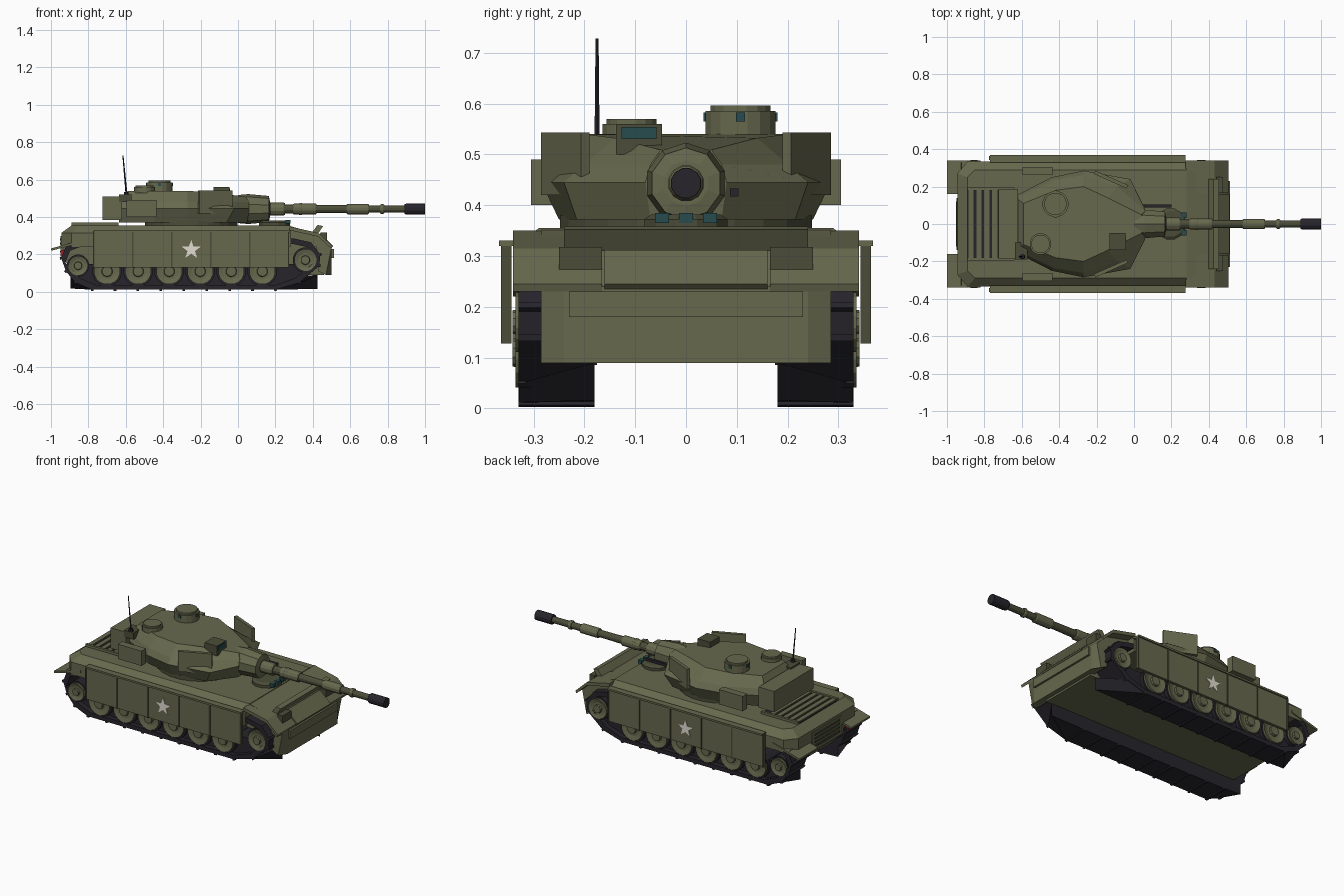
import bpy, bmesh, math
from mathutils import Vector


def material(name, c):
    m = bpy.data.materials.new(name)
    m.diffuse_color = (*c, 1)
    return m


OLIVE = material("olive", (0.135, 0.14, 0.075))
SHADE = material("dark_olive", (0.07, 0.073, 0.04))
DARK = material("dark_metal", (0.02, 0.018, 0.024))
TEAL = material("glass", (0.02, 0.07, 0.075))
RED = material("red", (0.35, 0.015, 0.02))
WHITE = material("star_paint", (0.75, 0.72, 0.64))


def mesh(name, verts, faces, mat=OLIVE):
    bm = bmesh.new()
    vs = [bm.verts.new(v) for v in verts]
    for f in faces:
        bm.faces.new([vs[i] for i in f])
    bmesh.ops.recalc_face_normals(bm, faces=bm.faces)
    me = bpy.data.meshes.new(name)
    bm.to_mesh(me)
    bm.free()
    me.materials.append(mat)
    ob = bpy.data.objects.new(name, me)
    bpy.context.collection.objects.link(ob)
    return ob


def loft(name, rings, mat=OLIVE):
    """Skin a stack of equal-length rings and cap both ends."""
    n = len(rings[0])
    faces = [[k * n + i, k * n + (i + 1) % n, (k + 1) * n + (i + 1) % n, (k + 1) * n + i]
             for k in range(len(rings) - 1) for i in range(n)]
    faces += [list(range(n)), [(len(rings) - 1) * n + i for i in range(n)]]
    return mesh(name, [v for r in rings for v in r], faces, mat)


def prism(name, pts, y0, y1, mat=OLIVE, pts2=None):
    """Side profile (x, z) extruded across y, optionally changing into pts2."""
    return loft(name, [[(x, y, z) for x, z in p] for p, y in ((pts, y0), (pts2 or pts, y1))], mat)


def box(name, x0, x1, y0, y1, z0, z1, mat=OLIVE):
    return prism(name, [(x0, z0), (x1, z0), (x1, z1), (x0, z1)], y0, y1, mat)


def tube(name, axis, stations, center, n=16, mat=OLIVE):
    """Turned part: stations are (position, radius) along the axis."""
    cx, cy, cz = center
    rings = []
    for t, r in stations:
        ring = []
        for i in range(n):
            a = 2 * math.pi * (i + 0.5) / n
            c, s = r * math.cos(a), r * math.sin(a)
            ring.append({'x': (cx + t, cy + c, cz + s), 'y': (cx + c, cy + t, cz + s),
                         'z': (cx + c, cy + s, cz + t)}[axis])
        rings.append(ring)
    return loft(name, rings, mat)


def plan(half, z):
    """Mirror a half outline (x, y) into a full horizontal ring."""
    return [(x, y, z) for x, y in half] + [(x, -y, z) for x, y in reversed(half)]


# Hull
prism("lower_hull", [(-0.94, 0.26), (-0.93, 0.17), (-0.85, 0.09), (0.46, 0.09), (0.46, 0.26)], -0.185, 0.185)
side = [(-0.945, 0.27), (-0.89, 0.335), (0.28, 0.335)]
loft("upper_hull", [plan(side, 0.24), plan(side, 0.315),
                    plan([(-0.89, 0.25), (-0.85, 0.29), (0.28, 0.29)], 0.355)])
loft("bow", [[(x, y, z) for x, z in ((0.27, 0.354), (0.43, 0.31), (0.50, 0.24), (0.50 - i, 0.09),
                                     (0.43, 0.11), (0.42, 0.24), (0.27, 0.27))]
             for y, i in ((-0.285, 0.03), (-0.24, 0), (0.24, 0), (0.285, 0.03))])
box("bow_plate", 0.49, 0.512, -0.23, 0.23, 0.18, 0.23)
prism("glacis_plate", [(0.42, 0.30), (0.44, 0.312), (0.51, 0.245), (0.50, 0.235)], -0.16, 0.16)
prism("splash_board", [(0.38, 0.295), (0.425, 0.358), (0.455, 0.352), (0.41, 0.285)], -0.24, 0.24)
box("rear_box", -0.948, -0.92, -0.14, 0.14, 0.20, 0.30)
for i in range(4):
    z = 0.21 + i * 0.022
    box("rear_grille_slat", -0.953, -0.94, -0.12, 0.12, z, z + 0.009, SHADE)

# Engine deck grille
box("engine_deck", -0.89, -0.64, -0.185, 0.185, 0.35, 0.359, DARK)
for i in range(5):
    x = -0.885 + i * 0.042
    box("engine_slat", x, x + 0.028, -0.185, 0.185, 0.355, 0.366)
for s in (1, -1):
    box("engine_deck_rail", -0.89, -0.64, s * 0.18, s * 0.195, 0.35, 0.37)

# Driver hatch
tube("driver_hatch", 'z', [(0, 0.085), (0.018, 0.085), (0.028, 0.07)], (0.195, 0, 0.354), 12, SHADE)
for y in (-0.047, 0, 0.047):
    box("driver_periscope", 0.255, 0.28, y - 0.014, y + 0.014, 0.365, 0.385, TEAL)

# Fenders, lights, skirts, stars, running gear on both sides
track = [(-0.78, 0.012), (0.20, 0.012), (0.33, 0.05), (0.435, 0.14), (0.44, 0.20), (0.39, 0.265),
         (0.30, 0.285), (-0.84, 0.275), (-0.92, 0.245), (-0.945, 0.18), (-0.92, 0.11), (-0.87, 0.05)]
for s in (1, -1):
    prism("front_fender", [(0.275, 0.35), (0.43, 0.315), (0.505, 0.245), (0.50, 0.23), (0.43, 0.295), (0.275, 0.33)],
          s * 0.165, s * 0.34)
    prism("rear_fender", [(-1.0, 0.232), (-0.82, 0.282), (-0.82, 0.268), (-0.998, 0.22)], s * 0.16, s * 0.34)
    box("tail_light", -0.95, -0.92, s * 0.20, s * 0.26, 0.19, 0.225, RED)
    box("headlight_block", 0.44, 0.475, s * 0.165, s * 0.25, 0.272, 0.318, SHADE)
    # side skirt panels
    for i in range(5):
        x = -0.77 + i * 0.208
        box("skirt_panel", x + 0.002, x + 0.206, s * 0.345, s * 0.36, 0.13, 0.325)
        box("skirt_strap", x - 0.004, x + 0.004, s * 0.343, s * 0.364, 0.128, 0.325, SHADE)
    box("skirt_rail", -0.77, 0.275, s * 0.33, s * 0.368, 0.32, 0.331)
    box("skirt_end_strap", 0.266, 0.274, s * 0.343, s * 0.364, 0.128, 0.325, SHADE)
    # star
    star = []
    for i in range(10):
        a, r = math.pi / 2 + i * math.pi / 5, (0.053, 0.021)[i % 2]
        star.append((-0.25 + r * math.cos(a), 0.225 + r * math.sin(a)))
    prism("star", star, s * 0.358, s * 0.363, WHITE)
    # track band with cross ridges
    mid = Vector((-0.25, 0.15))
    inner = []
    for p in track:
        d = Vector(p) - mid
        inner.append((p[0] - 0.022 * (1 if d.x > 0 else -1) * (abs(d.x) > 0.5), p[1] - 0.025 * (1 if d.y > 0 else -1)))
    n = len(track)
    rings = [[(p[0], y, p[1]) for p in (track[i], inner[i]) for y in (s * 0.18, s * 0.33)] for i in range(n)]
    faces = []
    for i in range(n):
        a, b = 4 * i, 4 * ((i + 1) % n)
        faces += [[a + j, a + k, b + k, b + j] for j, k in ((0, 1), (1, 3), (3, 2), (2, 0))]
    mesh("track", [v for r in rings for v in r], faces, DARK)
    for i in range(n):
        p, q = Vector(track[i]), Vector(track[(i + 1) % n])
        d = (q - p).normalized()
        out = Vector((d.y, -d.x)) * 0.007
        if p.y > 0.26 and q.y > 0.26:
            continue
        steps = max(1, round((q - p).length / 0.13))
        for k in range(steps):
            c = p.lerp(q, k / steps)
            pts = [c - d * 0.007 - out, c + d * 0.007 - out, c + d * 0.007 + out, c - d * 0.007 + out]
            prism("track_ridge", pts, s * 0.18, s * 0.33, DARK)
    # dark wall behind the wheels, square-ended on the inner side
    prism("track_core", [(-0.78, 0.014), (0.20, 0.014), (0.33, 0.055), (0.42, 0.14), (0.40, 0.15), (-0.90, 0.15),
                         (-0.90, 0.11), (-0.86, 0.055)], s * 0.18, s * 0.30, DARK)
    prism("track_front_pad", [(0.15, 0.012), (0.425, 0.016), (0.425, 0.09), (0.37, 0.088)], s * 0.18, s * 0.328, DARK,
          [(0.15, 0.013), (0.20, 0.012), (0.33, 0.05), (0.37, 0.088)])
    prism("track_rear_pad", [(-0.73, 0.012), (-0.895, 0.018), (-0.895, 0.08), (-0.88, 0.08)], s * 0.18, s * 0.328, DARK,
          [(-0.73, 0.013), (-0.78, 0.012), (-0.87, 0.05), (-0.88, 0.08)])
    # wheels: six road wheels, idler, drive wheel
    wheels = [(-0.70 + i * 0.166, 0.11, 0.08) for i in range(6)] + [(-0.855, 0.14, 0.06), (0.36, 0.17, 0.068)]
    for x, z, r in wheels:
        tube("wheel_tyre", 'y', [(s * 0.19, r), (s * 0.322, r)], (x, 0, z), 16, DARK)
        tube("wheel_disc", 'y', [(s * 0.19, r * 0.88), (s * 0.335, r * 0.88), (s * 0.328, r * 0.55)], (x, 0, z), 16)
        tube("wheel_hub", 'y', [(s * 0.175, r * 0.3), (s * 0.32, r * 0.4), (s * 0.341, r * 0.34)], (x, 0, z), 10)

# Turret
tube("turret_ring", 'z', [(0, 0.25), (0.03, 0.25)], (-0.25, 0, 0.35), 24, SHADE)
loft("turret", [
    plan([(-0.635, 0.13), (-0.45, 0.21), (-0.27, 0.25), (-0.06, 0.215), (0.05, 0.07)], 0.372),
    plan([(-0.635, 0.15), (-0.44, 0.25), (-0.27, 0.285), (-0.02, 0.24), (0.06, 0.08)], 0.445),
    plan([(-0.63, 0.14), (-0.43, 0.235), (-0.27, 0.262), (-0.09, 0.20), (0.06, 0.07)], 0.48),
    [(x, y, 0.54 - max(0, x + 0.2) * 0.13) for x, y, z in
     plan([(-0.59, 0.11), (-0.42, 0.18), (-0.27, 0.20), (-0.14, 0.14), (0.04, 0.05)], 0)]])
box("bustle_box", -0.725, -0.62, -0.188, 0.188, 0.385, 0.51)
for s in (1, -1):
    box("turret_side_box", -0.595, -0.435, s * 0.262, s * 0.305, 0.40, 0.49)
    loft("cheek_plate", [[(-0.215, s * 0.268, z), (-0.04, s * 0.19, z), (-0.03, s * 0.207, z), (-0.205, s * 0.285, z)]
                         for z in (0.42, 0.543)])

# Mantlet and gun
GUN = (0, 0, 0.443)
tube("mantlet", 'x', [(0.0, 0.075), (0.055, 0.08), (0.165, 0.07), (0.17, 0.045)], GUN, 10)
tube("barrel", 'x', [(0.15, 0.036), (0.24, 0.034), (0.24, 0.025), (0.58, 0.021), (0.90, 0.019)], GUN, 12, SHADE)
for x0, x1, r in ((0.17, 0.25, 0.036), (0.295, 0.42, 0.031), (0.325, 0.345, 0.034), (0.58, 0.70, 0.029),
                  (0.76, 0.782, 0.027)):
    tube("barrel_sleeve", 'x', [(x0, r - 0.004), (x0 + 0.006, r), (x1 - 0.006, r), (x1, r - 0.004)], GUN, 12)
tube("muzzle", 'x', [(0.89, 0.027), (0.90, 0.03), (1.0, 0.03)], GUN, 12, DARK)
box("coaxial_gun", 0.0, 0.20, 0.087, 0.103, 0.417, 0.433, DARK)

# Roof fittings
CUP = (-0.42, 0.107, 0)
tube("commander_cupola", 'z', [(0.53, 0.07), (0.585, 0.07), (0.585, 0.06), (0.596, 0.06)], CUP, 16)
for i in range(4):
    a = i * math.pi / 2
    x, y = CUP[0] + 0.064 * math.cos(a), CUP[1] + 0.064 * math.sin(a)
    box("cupola_periscope", x - 0.009, x + 0.009, y - 0.009, y + 0.009, 0.565, 0.582, TEAL)
tube("loader_hatch", 'z', [(0.53, 0.058), (0.56, 0.058), (0.56, 0.05), (0.57, 0.05)], (-0.5, -0.107, 0), 16)
box("gunner_sight", -0.13, -0.045, -0.138, -0.047, 0.50, 0.56, SHADE)
box("gunner_sight_glass", -0.05, -0.042, -0.127, -0.058, 0.53, 0.554, TEAL)
box("antenna_bracket", -0.635, -0.57, -0.19, -0.10, 0.48, 0.52, SHADE)
tube("antenna_base", 'z', [(0.515, 0.015), (0.535, 0.012)], (-0.597, -0.175, 0), 8, DARK)
loft("antenna", [[(x + dx * r, -0.175 + dy * r, z) for dx, dy in ((1, 0), (0, 1), (-1, 0), (0, -1))]
                 for x, z, r in ((-0.597, 0.53, 0.005), (-0.615, 0.728, 0.003))], DARK)
